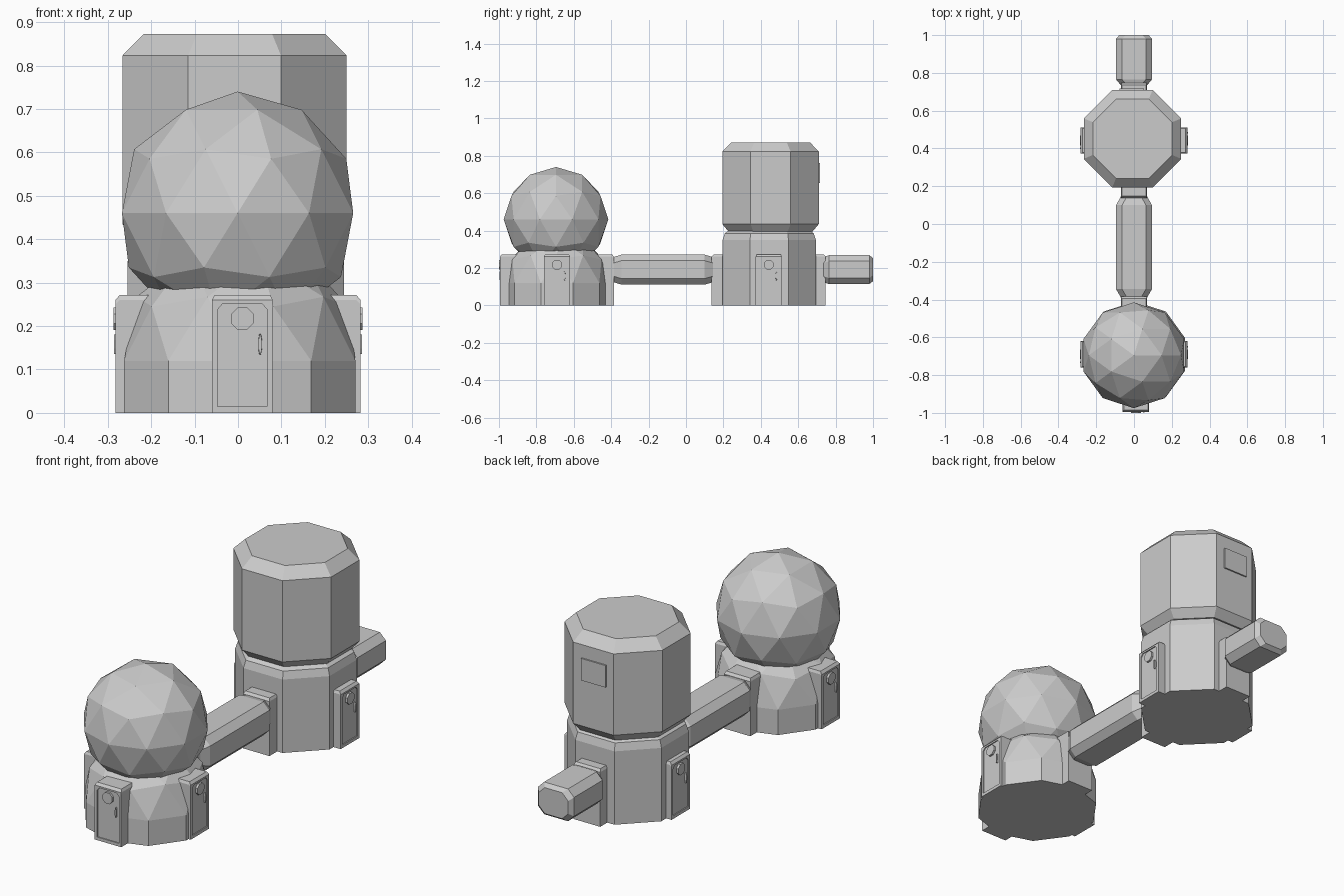
import bpy, bmesh, math
from mathutils import Matrix, Vector

if "Cube" in bpy.data.objects:
    bpy.data.objects.remove(bpy.data.objects["Cube"])


def make_object(name, bm):
    bmesh.ops.recalc_face_normals(bm, faces=bm.faces)
    mesh = bpy.data.meshes.new(name)
    bm.to_mesh(mesh)
    bm.free()
    obj = bpy.data.objects.new(name, mesh)
    bpy.context.collection.objects.link(obj)
    return obj


def loft(name, rings, matrix=Matrix()):
    """Skin a stack of equal-length rings and cap both ends."""
    bm = bmesh.new()
    rows = [[bm.verts.new(matrix @ Vector(p)) for p in ring] for ring in rings]
    n = len(rows[0])
    for a, b in zip(rows, rows[1:]):
        for i in range(n):
            j = (i + 1) % n
            bm.faces.new((a[i], a[j], b[j], b[i]))
    bm.faces.new(rows[0])
    bm.faces.new(rows[-1])
    return make_object(name, bm)


def octagon(apothem, z):
    r = apothem / math.cos(math.pi / 8)
    angles = [math.radians(22.5 + 45 * k) for k in range(8)]
    return [(r * math.cos(a), r * math.sin(a), z) for a in angles]


def sphere_bm(radius, centre):
    bm = bmesh.new()
    bmesh.ops.create_icosphere(bm, subdivisions=2, radius=radius,
                               matrix=Matrix.Translation(centre))
    return bm


def oval(rx, rz, u, z, d):
    angles = [math.radians(22.5 + 45 * k) for k in range(8)]
    return [(u + rx * math.cos(a), -d, z + rz * math.sin(a)) for a in angles]


def door_block(name, centre, angle, d, u=0.0, has_door=True):
    """Porch block with bevelled top, recessed door, round window and handle."""
    m = Matrix.Translation(centre) @ Matrix.Rotation(math.radians(angle), 4, 'Z') \
        @ Matrix.Translation((u, 0, 0))

    def outline(depth, w, low, side, top_w, top):
        half = [(w, low), (w, side), (top_w, top)]
        pts = half + [(-x, z) for x, z in reversed(half)]
        return [(x, -depth, z) for x, z in pts]

    rings = [outline(0.16, 0.07, 0, 0.26, 0.064, 0.272),
             outline(d - 0.01, 0.07, 0, 0.26, 0.064, 0.272),
             outline(d, 0.07, 0, 0.25, 0.07, 0.26)]
    if has_door:
        rings += [outline(d, 0.057, 0.015, 0.238, 0.045, 0.252),
                  outline(d - 0.005, 0.057, 0.015, 0.238, 0.045, 0.252)]
    loft(name + "_porch", rings, m)
    if has_door:
        loft(name + "_window", [oval(0.028, 0.028, 0, 0.217, d - 0.01),
                                oval(0.028, 0.028, 0, 0.217, d + 0.005)], m)
        loft(name + "_handle", [oval(0.005, 0.027, 0.041, 0.158, d - 0.01),
                                oval(0.004, 0.024, 0.041, 0.158, d + 0.003)], m)


def tunnel(name, stations):
    """Chamfered-box tube along y; stations are (y, half width, half height)."""
    rings = []
    for y, w, h in stations:
        c = 0.032
        q = [(w, h - c), (w - c, h), (c - w, h), (-w, h - c),
             (-w, c - h), (c - w, -h), (w - c, -h), (w, c - h)]
        rings.append([(x, y, 0.191 + z) for x, z in q])
    return loft(name, rings)


# Dome building: faceted ball resting on a half-dome with straight walls
make_object("ball_roof", sphere_bm(0.28, (-0.001, -0.695, 0.46)))
bm = sphere_bm(0.28, (0.004, -0.69, 0.12))
bmesh.ops.delete(bm, geom=[v for v in bm.verts if v.co.z < 0.119], context='VERTS')
rim = [e for e in bm.edges if e.is_boundary]
ext = bmesh.ops.extrude_edge_only(bm, edges=rim)["geom"]
for v in ext:
    if isinstance(v, bmesh.types.BMVert):
        v.co.z = 0
bmesh.ops.holes_fill(bm, edges=[e for e in bm.edges if e.is_boundary], sides=0)
make_object("dome_base", bm)

# Tower building: two bevelled octagonal drums
loft("tower_base", [octagon(0.249, 0), octagon(0.249, 0.35), octagon(0.238, 0.385),
                    octagon(0.215, 0.40)], Matrix.Translation((-0.005, 0.445, 0)))
loft("tower_upper", [octagon(0.225, 0.395), octagon(0.258, 0.435),
                     octagon(0.258, 0.823), octagon(0.21, 0.872)],
     Matrix.Translation((-0.008, 0.452, 0)))

# Raised plate high on the back of the tower
w = 0.065
loft("tower_plate", [[(x - 0.012, y, z) for x, z in
                      ((-w, 0.655), (w, 0.655), (w, 0.76), (-w, 0.76))]
                     for y in (0.69, 0.717)])

# Porches on all four sides of both buildings
for label, y in (("dome", -0.69), ("tower", 0.442)):
    for side, angle in (("front", 0), ("right", 90), ("back", 180), ("left", 270)):
        sideways = side in ("right", "left")
        is_door = sideways or (label == "dome" and side == "front")
        door_block(f"{label}_{side}", (0, y, 0), angle,
                   0.282 if sideways else 0.305,
                   0.01 if side == "front" and is_door else 0.0, is_door)

# Connecting tunnel and the capped stub at the back
tunnel("link_tunnel", [(-0.40, 0.066, 0.066), (-0.385, 0.072, 0.068),
                       (-0.345, 0.095, 0.08), (-0.13, 0.095, 0.08),
                       (0.10, 0.095, 0.08), (0.145, 0.07, 0.067)])
tunnel("end_tunnel", [(0.735, 0.07, 0.067), (0.765, 0.095, 0.077),
                      (0.98, 0.095, 0.077), (1.0, 0.078, 0.062)])
